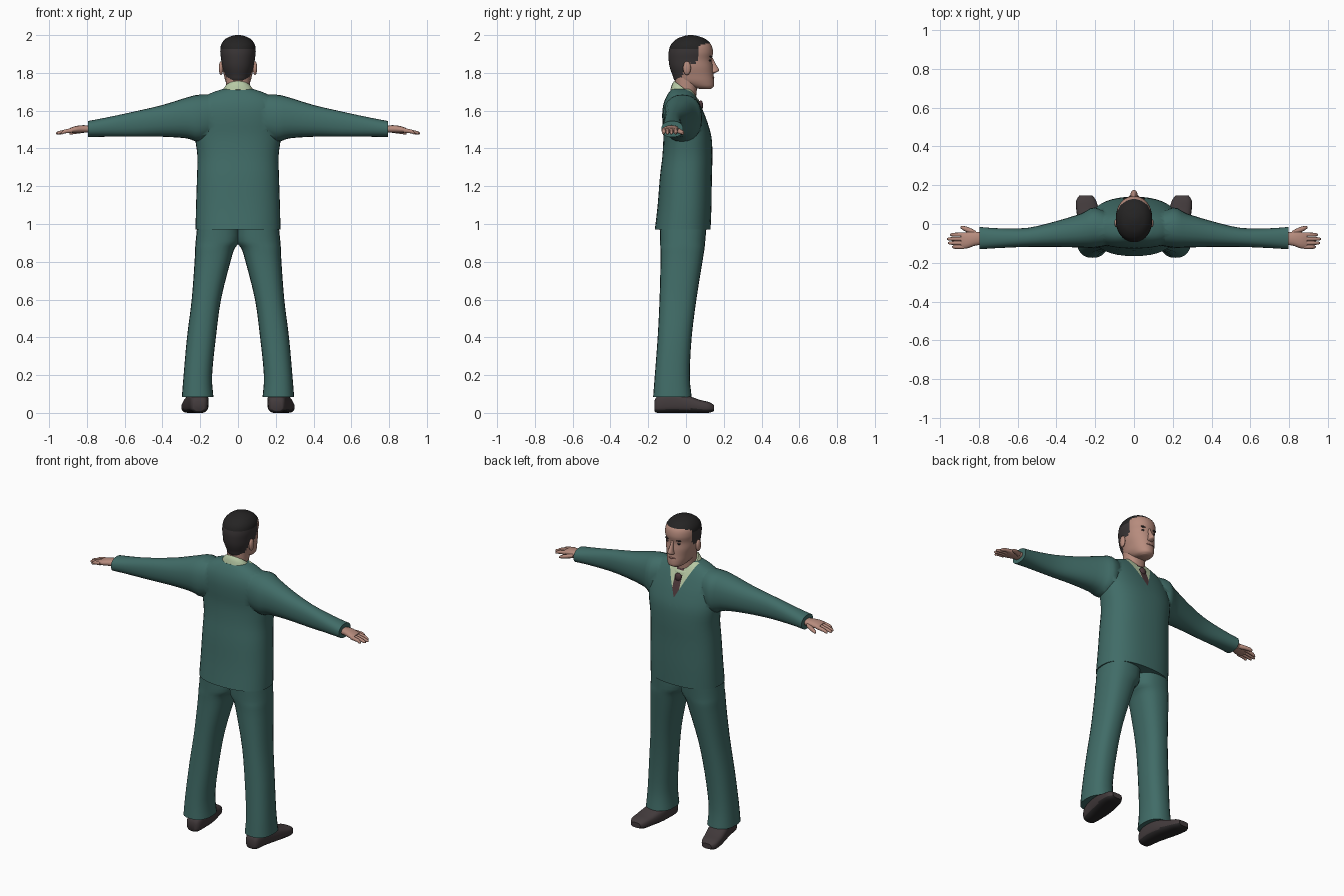
import bpy, bmesh, math
from mathutils import Vector

if "Cube" in bpy.data.objects:
    bpy.data.objects.remove(bpy.data.objects["Cube"])

def material(name, r, g, b):
    m = bpy.data.materials.new(name)
    m.diffuse_color = (r, g, b, 1)
    m.use_nodes = True
    m.node_tree.nodes["Principled BSDF"].inputs["Base Color"].default_value = m.diffuse_color
    return m

SUIT = material("suit green", .052, .150, .136)
SKIN = material("skin", .47, .26, .205)
SHIRT = material("shirt pale green", .47, .58, .37)
TIE = material("tie maroon", .075, .040, .044)
SHOE = material("shoe brown", .055, .043, .045)
SOLE = material("sole black", .022, .020, .021)
HAIR = material("hair black", .018, .017, .017)
HAIR_LOW = material("hair dark brown", .040, .034, .035)
LIPS = material("lips", .33, .15, .13)

def densify(rows, steps):
    """Smooth interpolation between section rows."""
    out = []
    for i in range(len(rows) - 1):
        p = [rows[max(0, min(len(rows) - 1, i + k))] for k in (-1, 0, 1, 2)]
        for j in range(steps):
            t = j / steps
            out.append([.5 * (2 * b + (c - a) * t + (2 * a - 5 * b + 4 * c - d) * t * t
                              + (3 * b - a - 3 * c + d) * t ** 3) for a, b, c, d in zip(*p)])
    return out + [list(rows[-1])]

def finish(name, bm, mats):
    bmesh.ops.recalc_face_normals(bm, faces=bm.faces)
    me = bpy.data.meshes.new(name)
    bm.to_mesh(me)
    bm.free()
    ob = bpy.data.objects.new(name, me)
    bpy.context.collection.objects.link(ob)
    for m in mats:
        me.materials.append(m)
    return ob

def loft(name, axis, rows, mats, n=24, power=2.3, steps=3, side=1, rule=None, shear=0):
    """Rows are (position along axis, a min, a max, b min, b max); a and b are the other two axes."""
    bm = bmesh.new()
    rings = []
    for t, a0, a1, b0, b1 in densify(rows, steps):
        ring = []
        for k in range(n):
            c, s = math.cos(math.tau * k / n), math.sin(math.tau * k / n)
            a = (a0 + a1) / 2 + (a1 - a0) / 2 * math.copysign(abs(c) ** (2 / power), c)
            b = (b0 + b1) / 2 + (b1 - b0) / 2 * math.copysign(abs(s) ** (2 / power), s)
            x, y, z = {'x': (t, a, b), 'y': (a, t, b), 'z': (a, b, t)}[axis]
            ring.append(bm.verts.new((x * side, y, z - shear * y)))
        rings.append(ring)
    for r, q in zip(rings, rings[1:]):
        for k in range(n):
            bm.faces.new((r[k], r[(k + 1) % n], q[(k + 1) % n], q[k]))
    bm.faces.new(rings[0])
    bm.faces.new(rings[-1])
    if rule:
        for f in bm.faces:
            f.material_index = rule(f.calc_center_median())
    return finish(name, bm, mats)

def ball(name, loc, size, mat):
    bm = bmesh.new()
    bmesh.ops.create_uvsphere(bm, u_segments=14, v_segments=8, radius=1)
    for v in bm.verts:
        v.co = Vector([l + s * c for l, s, c in zip(loc, size, v.co)])
    return finish(name, bm, [mat])

def union(ob, others):
    """Join overlapping shells into one skin."""
    for o in others:
        m = ob.modifiers.new("join", 'BOOLEAN')
        m.operation, m.solver, m.object = 'UNION', 'EXACT', o
    me = bpy.data.meshes.new_from_object(ob.evaluated_get(bpy.context.evaluated_depsgraph_get()))
    ob.modifiers.clear()
    ob.data = me
    for o in others:
        bpy.data.objects.remove(o)

# Jacket: torso and sleeves as one skin
torso = [(.97, .225, -.165, .13), (1.1, .222, -.15, .135), (1.25, .217, -.138, .137),
         (1.36, .215, -.125, .14), (1.46, .228, -.12, .135), (1.54, .233, -.125, .113),
         (1.6, .228, -.125, .09), (1.65, .205, -.115, .067), (1.69, .15, -.095, .045),
         (1.715, .08, -.075, .03)]
jacket = loft("jacket", 'z', [(z, -w, w, b, f) for z, w, b, f in torso], [SUIT, SHIRT, TIE], n=40, power=2.4)
sleeve = [(.08, -.1, .03, 1.48, 1.68), (.2, -.122, .085, 1.435, 1.685), (.27, -.121, .055, 1.453, 1.67),
          (.4, -.118, .015, 1.462, 1.63), (.55, -.118, -.02, 1.462, 1.595),
          (.7, -.124, -.022, 1.462, 1.563), (.795, -.13, -.015, 1.46, 1.545)]
union(jacket, [loft("sleeve", 'x', sleeve, [SUIT], side=s) for s in (1, -1)])

# Shirt opening and tie, cut into the jacket front
V_LOW, V_SLOPE, TIE_W = 1.515, 2.1, .024
bm = bmesh.new()
bm.from_mesh(jacket.data)
cuts = [((s * TIE_W, 0, 0), (1, 0, 0)) for s in (1, -1)]
cuts += [((0, 0, V_LOW), (s * V_SLOPE, 0, -1)) for s in (1, -1)]
for co, no in cuts:
    fs = [f for f in bm.faces if f.calc_center_median().y > 0 and f.calc_center_median().z > 1.45
          and abs(f.calc_center_median().x) < .16]
    geom = fs + list({e for f in fs for e in f.edges}) + list({v for f in fs for v in f.verts})
    bmesh.ops.bisect_plane(bm, geom=geom, plane_co=co, plane_no=Vector(no).normalized(), dist=1e-5)
for f in bm.faces:
    c = f.calc_center_median()
    f.material_index = 0
    if c.y > 0 and c.z > V_LOW + V_SLOPE * abs(c.x):
        f.material_index = 2 if abs(c.x) < TIE_W else 1
bm.to_mesh(jacket.data)
bm.free()

# Collar, tie knot and neck
loft("shirt_collar", 'z', [(1.65, -.1, .1, -.082, .082), (1.685, -.088, .088, -.074, .075),
                           (1.71, -.072, .072, -.062, .066)], [SHIRT], shear=.75)
ball("tie_knot", (0, .077, 1.628), (.022, .014, .026), TIE)
loft("neck", 'z', [(1.62, -.062, .062, -.05, .05), (1.7, -.062, .062, -.056, .056),
                   (1.79, -.065, .065, -.06, .07)], [SKIN])

# Trousers
leg = [(1, -.01, .215, -.14, .11), (.91, -.01, .224, -.137, .102), (.87, .018, .227, -.136, .098),
       (.8, .04, .23, -.135, .087), (.6, .09, .245, -.14, .055), (.4, .117, .27, -.15, .03),
       (.2, .137, .288, -.165, .02), (.085, .13, .297, -.174, .03)]
trousers = loft("trousers", 'z', leg, [SUIT], power=2.4)
union(trousers, [loft("leg", 'z', leg, [SUIT], power=2.4, side=-1)])

# Shoes, hands and ears on both sides
shoe = [(-.168, .18, .235, .01, .06), (-.15, .162, .25, 0, .09), (-.08, .155, .265, 0, .11),
        (0, .16, .285, 0, .095), (.07, .18, .297, 0, .07), (.12, .195, .298, 0, .058),
        (.148, .215, .28, .01, .042)]
palm = [(.77, -.105, -.045, 1.485, 1.52), (.82, -.112, -.04, 1.483, 1.523), (.86, -.126, -.042, 1.482, 1.518),
        (.89, -.126, -.046, 1.484, 1.508)]
thumb = [(.815, -.065, -.035, 1.482, 1.51), (.85, -.047, -.018, 1.478, 1.502), (.88, -.032, -.01, 1.474, 1.494),
         (.893, -.022, -.012, 1.474, 1.486)]
fingers = [("index", -.055, .948), ("middle", -.077, .963), ("ring", -.098, .958), ("little", -.118, .938)]
for s, tag in ((1, "right_"), (-1, "left_")):
    loft(tag + "shoe", 'y', shoe, [SHOE, SOLE], power=3, side=s, rule=lambda c: int(c.z < .02))
    loft(tag + "palm", 'x', palm, [SKIN], n=16, side=s)
    loft(tag + "thumb", 'x', thumb, [SKIN], n=10, side=s)
    for fname, y, tip in fingers:
        loft(tag + fname + "_finger", 'x',
             [(.875, y - .011, y + .011, 1.484, 1.508), (.92, y - .010, y + .010, 1.479, 1.5),
              (tip - .008, y - .008, y + .008, 1.474, 1.49), (tip, y - .003, y + .003, 1.476, 1.484)],
             [SKIN], n=10, steps=2, side=s)
    ball(tag + "ear", (s * .09, .005, 1.825), (.012, .021, .037), SKIN)
    ball(tag + "eye", (s * .035, .126, 1.866), (.014, .006, .006), HAIR_LOW)
    ball(tag + "eyebrow", (s * .036, .13, 1.886), (.02, .007, .005), HAIR_LOW)

# Head, with hair picked out by a hairline in side view
hairline = [(-.2, 1.755), (-.03, 1.765), (-.012, 1.8), (.0, 1.855), (.045, 1.845), (.06, 1.87),
            (.07, 1.945), (.11, 1.955), (.2, 1.965)]

def hair_rule(c):
    for (y0, z0), (y1, z1) in zip(hairline, hairline[1:]):
        if y0 <= c.y < y1:
            if c.z < z0 + (z1 - z0) * (c.y - y0) / (y1 - y0):
                return 0
            return 1 if c.z > 1.93 - .1 * max(c.y, 0) else 2
    return 0

skull = [(1.715, .03, .075, .13), (1.728, .05, .01, .147), (1.755, .066, -.055, .149), (1.79, .075, -.072, .145),
         (1.83, .085, -.086, .142), (1.87, .089, -.092, .137), (1.91, .094, -.092, .143),
         (1.95, .089, -.08, .133), (1.98, .066, -.048, .102), (1.995, .035, -.01, .062), (2, .012, .015, .035)]
loft("head", 'z', [(z, -w, w, b, f) for z, w, b, f in skull], [SKIN, HAIR, HAIR_LOW],
     n=56, power=2.15, steps=5, rule=hair_rule)

# Nose and mouth
loft("nose", 'z', [(1.798, -.012, .012, .125, .15), (1.806, -.02, .02, .125, .168), (1.818, -.016, .016, .125, .176),
                   (1.85, -.01, .01, .125, .156), (1.882, -.008, .008, .12, .141)], [SKIN], n=14, power=2)
ball("mouth", (0, .142, 1.775), (.026, .008, .006), LIPS)

# Smooth shading with sharp hems
for ob in bpy.context.collection.objects:
    ob.select_set(True)
    bpy.context.view_layer.objects.active = ob
bpy.ops.object.shade_smooth_by_angle(angle=math.radians(45))
